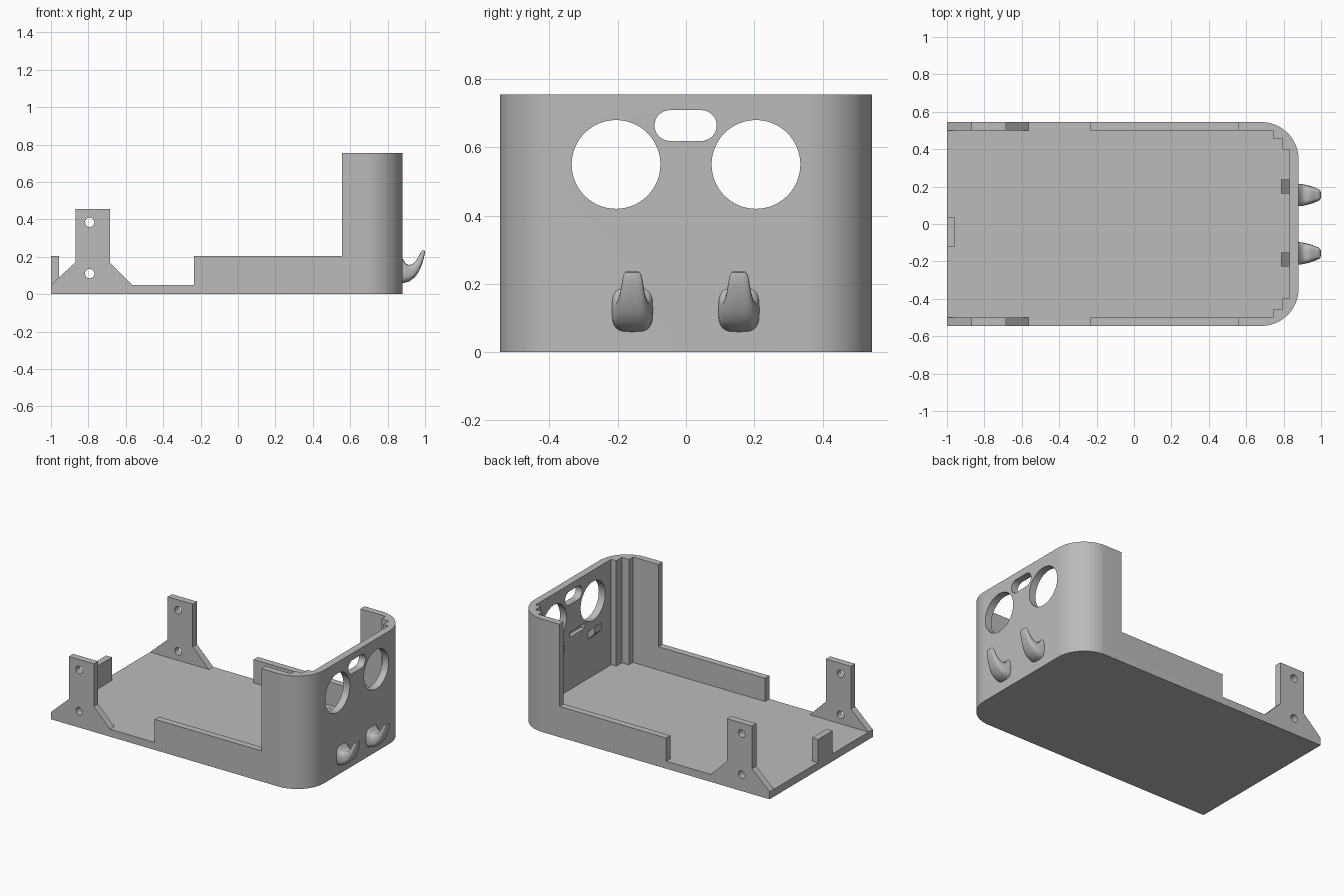
import bpy, bmesh, math
from mathutils import Vector

old = bpy.data.objects.get("Cube")
if old:
    bpy.data.objects.remove(old, do_unlink=True)

# Single plain grey
grey = bpy.data.materials.new("plain grey")
grey.use_nodes = True
grey.diffuse_color = (0.5, 0.5, 0.5, 1)
grey.node_tree.nodes["Principled BSDF"].inputs["Base Color"].default_value = (0.5, 0.5, 0.5, 1)

AXES = {
    "x": lambda a, b, t: (t, a, b),
    "y": lambda a, b, t: (a, t, b),
    "z": lambda a, b, t: (a, b, t),
}


def finish(name, bm):
    bmesh.ops.recalc_face_normals(bm, faces=bm.faces)
    mesh = bpy.data.meshes.new(name)
    bm.to_mesh(mesh)
    bm.free()
    mesh.materials.append(grey)
    ob = bpy.data.objects.new(name, mesh)
    bpy.context.collection.objects.link(ob)
    return ob


def prism(name, profile, lo, hi, axis):
    """Extrude a closed 2D profile from lo to hi along an axis."""
    bm = bmesh.new()
    face = bm.faces.new([bm.verts.new(AXES[axis](a, b, lo)) for a, b in profile])
    out = bmesh.ops.extrude_face_region(bm, geom=[face])
    verts = [v for v in out["geom"] if isinstance(v, bmesh.types.BMVert)]
    bmesh.ops.translate(bm, verts=verts, vec=Vector(AXES[axis](0, 0, hi - lo)))
    return finish(name, bm)


def rect(a0, a1, b0, b1):
    return [(a0, b0), (a1, b0), (a1, b1), (a0, b1)]


def arc(cx, cy, r, start, end, n=24):
    return [(cx + r * math.cos(math.radians(start + (end - start) * i / n)),
             cy + r * math.sin(math.radians(start + (end - start) * i / n)))
            for i in range(n + 1)]


def circle(cx, cy, r, n=48):
    return arc(cx, cy, r, 0, 360, n)[:-1]


def activate(ob):
    bpy.ops.object.select_all(action="DESELECT")
    ob.select_set(True)
    bpy.context.view_layer.objects.active = ob


def cut(ob, cutter):
    cutter.hide_render = True
    mod = ob.modifiers.new("cut", "BOOLEAN")
    mod.operation = "DIFFERENCE"
    mod.solver = "EXACT"
    mod.object = cutter
    activate(ob)
    bpy.ops.object.modifier_apply(modifier=mod.name)
    bpy.data.objects.remove(cutter, do_unlink=True)


def smooth(ob):
    activate(ob)
    bpy.ops.object.shade_smooth_by_angle(angle=math.radians(30))


W, INNER, END, R = 0.545, 0.5, 0.88, 0.2   # half width, inner half width, end, corner radius
FLOOR, LOW, TALL = 0.05, 0.205, 0.755      # heights
STEP = 0.555                               # where the tall shell starts

# Floor with two rounded corners
corners = arc(END - R, R - W, R, -90, 0) + arc(END - R, W - R, R, 0, 90)
smooth(prism("floor", [(-1, -W)] + corners + [(-1, W)], 0, FLOOR, "z"))

# Tall end shell, stepped on the inside
steps = [(STEP, INNER), (0.742, INNER), (0.742, 0.457), (0.795, 0.457), (0.795, 0.398), (0.832, 0.398)]
inside = steps + [(x, -y) for x, y in reversed(steps)]
shell = prism("end_shell", [(STEP, -W)] + corners + [(STEP, W)] + inside, FLOOR, TALL, "z")

# Round windows, oblong window and shallow inner recess
for y in (-0.205, 0.205):
    cut(shell, prism("window_cutter", circle(y, 0.55, 0.13, 64), 0.7, 1, "x"))
oblong = arc(0.045, 0.664, 0.045, -90, 90) + arc(-0.047, 0.664, 0.045, 90, 270)
cut(shell, prism("oblong_cutter", oblong, 0.7, 1, "x"))
cut(shell, prism("recess_cutter", rect(-0.12, 0.04, 0.4, 0.435), 0.8, 0.86, "x"))
smooth(shell)

# Low side walls and gusseted posts, on both sides
post_half = [(-1, FLOOR), (-0.565, FLOOR), (-0.685, 0.17), (-0.685, 0.455), (-0.87, 0.455), (-0.87, 0.17)]
for side, s in (("right", -1), ("left", 1)):
    lo, hi = sorted((s * INNER, s * W))
    prism("low_wall_" + side, rect(-0.235, STEP, FLOOR, LOW), lo, hi, "y")
    post = prism("post_" + side, post_half, lo, hi, "y")
    for z in (0.11, 0.385):
        cut(post, prism("screw_cutter", circle(-0.793, z, 0.025, 32), lo - 0.1, hi + 0.1, "y"))
    smooth(post)

# Stop block at the open end
prism("stop_block", rect(-1, -0.957, -0.12, 0.035), FLOOR, LOW, "z")

# Small catches inside the end shell
catch = [(0.835, 0.31), (0.785, 0.36), (0.785, 0.41), (0.835, 0.36)]
for side, y in (("right", -0.19), ("left", 0.2)):
    prism("catch_" + side, catch, y - 0.038, y + 0.038, "y")

# Hooks: rounded sections lofted from the wall to the tip (outer point, inner point, half width)
HOOK = [
    ((0.87, 0.058), (0.87, 0.2), 0.06),
    ((0.885, 0.06), (0.884, 0.185), 0.06),
    ((0.915, 0.068), (0.896, 0.165), 0.057),
    ((0.945, 0.09), (0.915, 0.156), 0.051),
    ((0.966, 0.12), (0.935, 0.162), 0.044),
    ((0.982, 0.155), (0.953, 0.18), 0.037),
    ((0.993, 0.19), (0.967, 0.205), 0.032),
    ((0.999, 0.22), (0.979, 0.228), 0.027),
    ((0.998, 0.234), (0.989, 0.236), 0.021),
]


def squash(v):
    return math.copysign(abs(v) ** 0.6, v)


def hook(name, y, n=24):
    bm = bmesh.new()
    rings = []
    for outer, inner, half in HOOK:
        o, i = Vector((outer[0], y, outer[1])), Vector((inner[0], y, inner[1]))
        ring = []
        for k in range(n):
            t = math.tau * k / n
            p = (o + i) / 2 + (o - i) / 2 * squash(math.cos(t))
            p.y += half * squash(math.sin(t))
            ring.append(bm.verts.new(p))
        rings.append(ring)
    for a, b in zip(rings, rings[1:]):
        for k in range(n):
            m = (k + 1) % n
            bm.faces.new((a[k], a[m], b[m], b[k]))
    bm.faces.new(rings[0])
    bm.faces.new(rings[-1])
    ob = finish(name, bm)
    activate(ob)
    bpy.ops.object.shade_smooth_by_angle(angle=math.radians(50))


hook("hook_right", -0.157)
hook("hook_left", 0.155)
